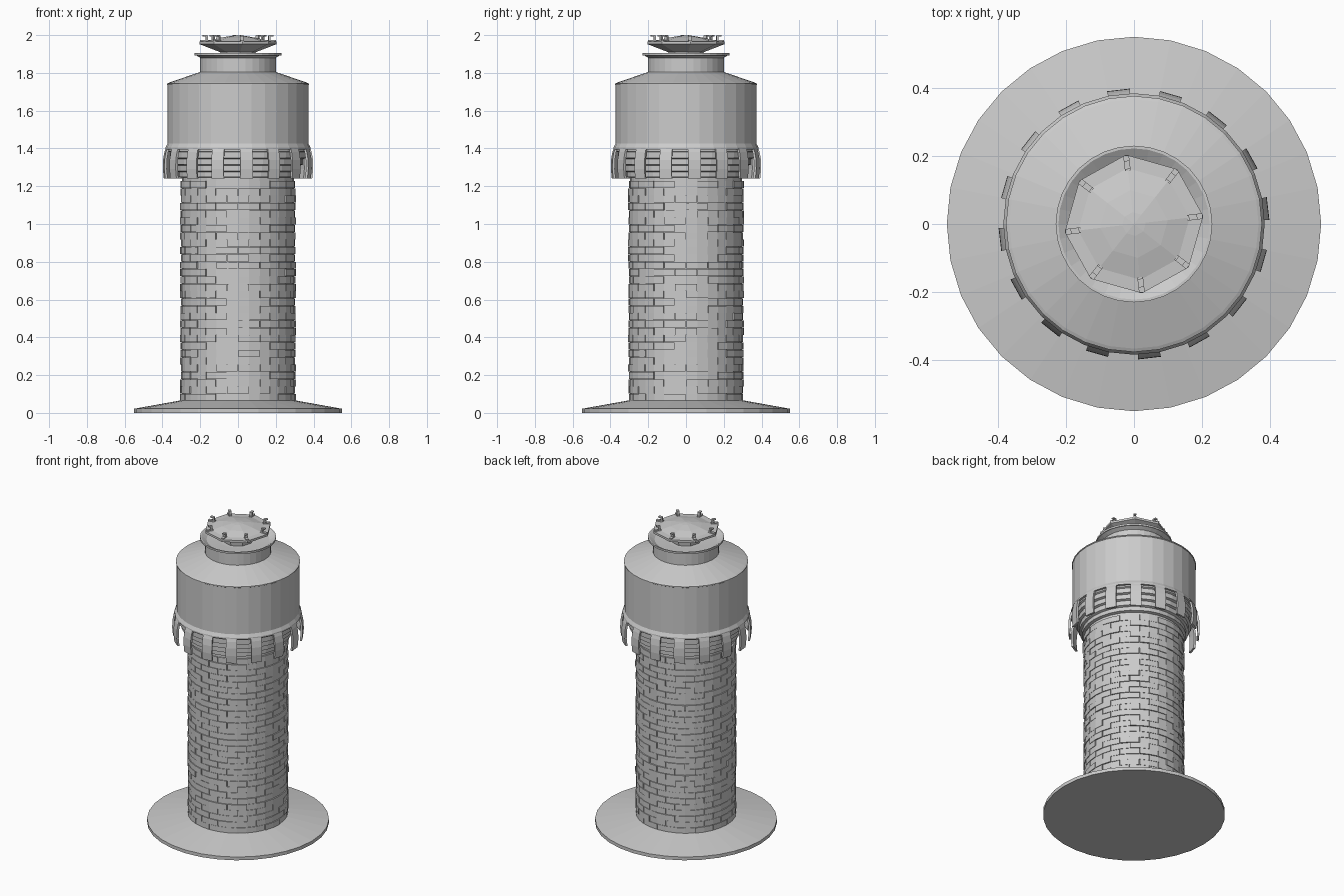
import bpy, bmesh, math, random
from mathutils import Matrix

if "Cube" in bpy.data.objects:
    bpy.data.objects.remove(bpy.data.objects["Cube"])

random.seed(4)


def material(name, v):
    m = bpy.data.materials.new(name)
    m.diffuse_color = (v, v, v, 1)
    m.use_nodes = True
    m.node_tree.nodes["Principled BSDF"].inputs["Base Color"].default_value = m.diffuse_color
    return m


GREY = material("plain grey", 0.6)


def finish(name, bm, recalc=True):
    if recalc:
        bmesh.ops.recalc_face_normals(bm, faces=bm.faces)
    me = bpy.data.meshes.new(name)
    bm.to_mesh(me)
    bm.free()
    me.materials.append(GREY)
    ob = bpy.data.objects.new(name, me)
    bpy.context.collection.objects.link(ob)
    return ob


def lathe(name, profile, sides=32, turn=0.0):
    """Spin (radius, z) points round z; the ends are capped."""
    bm = bmesh.new()
    rings = []
    for r, z in profile:
        rings.append([bm.verts.new((r * math.cos(turn + math.tau * i / sides),
                                    r * math.sin(turn + math.tau * i / sides), z))
                      for i in range(sides)])
    for a, b in zip(rings, rings[1:]):
        for i in range(sides):
            j = (i + 1) % sides
            bm.faces.new((a[i], a[j], b[j], b[i]))
    bm.faces.new(rings[0][::-1])
    bm.faces.new(rings[-1])
    return finish(name, bm)


def arc_block(bm, a0, a1, steps, sections):
    """Curved block: sections are closed (radius, z) outlines swept from a0 to a1."""
    cols = []
    for k in range(steps + 1):
        a = a0 + (a1 - a0) * k / steps
        cols.append([bm.verts.new((r * math.cos(a), r * math.sin(a), z)) for r, z in sections])
    n = len(sections)
    for p, q in zip(cols, cols[1:]):
        for i in range(n):
            j = (i + 1) % n
            bm.faces.new((p[i], q[i], q[j], p[j]))
    bm.faces.new(cols[0])
    bm.faces.new(cols[-1][::-1])


def box(bm, size, matrix):
    bmesh.ops.create_cube(bm, size=1, matrix=matrix @ Matrix.Diagonal((*size, 1)))


# Wide foot
lathe("foot", [(0.55, 0), (0.55, 0.022), (0.31, 0.065), (0.29, 0.065)])

# Shaft core with staggered bricks
lathe("shaft_core", [(0.297, 0.05), (0.297, 1.25)])
bm = bmesh.new()
rows, per_row = 30, 16
h = (1.23 - 0.063) / rows
step = math.tau / per_row
for row in range(rows):
    for i in range(per_row):
        a = (i + 0.5 * (row % 2)) * step
        r = 0.304 + random.uniform(-0.003, 0.003)
        z0 = 0.063 + row * h
        z1 = z0 + h - 0.002
        arc_block(bm, a + 0.007, a + step - 0.007, 2,
                  [(0.292, z0), (r, z0), (r, z1), (0.292, z1)])
finish("bricks", bm)

# Stepped collar under the tank
lathe("collar", [(0.295, 1.22), (0.295, 1.245), (0.315, 1.25), (0.315, 1.275), (0.33, 1.28),
                 (0.33, 1.31), (0.345, 1.315), (0.345, 1.345), (0.36, 1.35), (0.36, 1.38),
                 (0.37, 1.385), (0.37, 1.41)])

# Bowed brackets round the collar
bm = bmesh.new()
outer = [(0.393, 1.24), (0.398, 1.29), (0.397, 1.34), (0.39, 1.38), (0.383, 1.40)]
outline = outer + [(r - 0.013, z) for r, z in reversed(outer)]
for i in range(16):
    a = math.radians(6.6 + 22.5 * i)
    arc_block(bm, a - 0.085, a + 0.085, 1, outline)
finish("brackets", bm)

# Tank with lower lip and sloping shoulder
lathe("tank", [(0.34, 1.395), (0.384, 1.395), (0.384, 1.405), (0.373, 1.425), (0.373, 1.735),
               (0.376, 1.737), (0.376, 1.743), (0.366, 1.748), (0.20, 1.805), (0.18, 1.805)])

# Neck with flared open rim, funnelled inside
lathe("neck", [(0.20, 1.79), (0.20, 1.88), (0.222, 1.893), (0.23, 1.893), (0.23, 1.905),
               (0.222, 1.905), (0.19, 1.885), (0.11, 1.88)])

# Eight-sided cap standing on a flared stem
turn = math.radians(6.6)
lathe("cap", [(0.09, 1.875), (0.095, 1.91), (0.135, 1.925), (0.205, 1.952), (0.205, 1.966),
              (0.165, 1.968), (0.10, 1.985), (0.035, 1.996), (0.002, 1.999)], 8, turn)

# Small hooked posts on the corners of the cap
bm = bmesh.new()
for i in range(8):
    rot = Matrix.Rotation(turn + i * math.tau / 8, 4, 'Z')
    box(bm, (0.045, 0.017, 0.008), rot @ Matrix.Translation((0.18, 0, 1.970)))
    box(bm, (0.010, 0.017, 0.030), rot @ Matrix.Translation((0.167, 0, 1.983)))
    box(bm, (0.022, 0.017, 0.008), rot @ Matrix.Translation((0.176, 0, 1.996)))
finish("corner_posts", bm)
